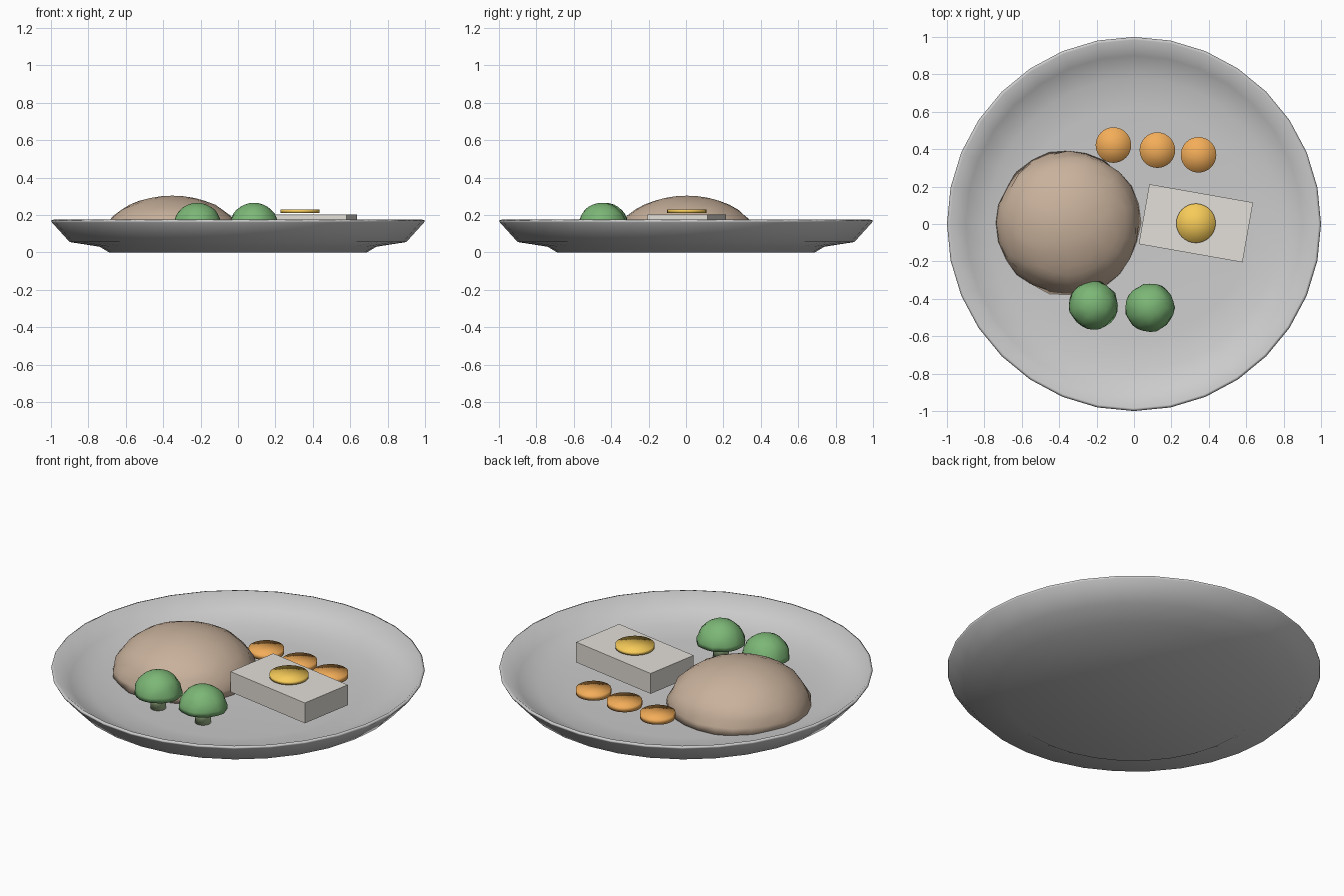
import bpy, math, random
from math import sin, cos, pi

if "Cube" in bpy.data.objects:
    bpy.data.objects.remove(bpy.data.objects["Cube"])

random.seed(4)


def material(name, rgb):
    m = bpy.data.materials.new(name)
    m.diffuse_color = (*rgb, 1)
    m.use_nodes = True
    m.node_tree.nodes["Principled BSDF"].inputs["Base Color"].default_value = m.diffuse_color
    return m


def lathe(name, profile, n, mat, loc=(0, 0, 0), wobble=0.0):
    """Revolve (radius, z) points; radius 0 makes a single pole vertex."""
    verts, faces, rings = [], [], []
    for r, z in profile:
        if r == 0:
            rings.append([len(verts)] * n)
            verts.append((0, 0, z))
            continue
        rings.append(list(range(len(verts), len(verts) + n)))
        for i in range(n):
            a = 2 * pi * i / n
            k = r * (1 + random.uniform(-wobble, wobble))
            verts.append((k * cos(a), k * sin(a), z))
    for lo, hi in zip(rings, rings[1:]):
        for i in range(n):
            j = (i + 1) % n
            f = [lo[i], lo[j], hi[j], hi[i]]
            faces.append(list(dict.fromkeys(f)))
    me = bpy.data.meshes.new(name)
    me.from_pydata(verts, [], faces)
    me.materials.append(mat)
    me.shade_smooth()
    ob = bpy.data.objects.new(name, me)
    ob.location = loc
    bpy.context.collection.objects.link(ob)
    return ob


def dome(r, h, steps):
    """Closed half-ellipsoid profile sitting on z = 0."""
    pts = [(r * cos(pi / 2 * i / steps), h * sin(pi / 2 * i / steps)) for i in range(steps)]
    return [(0, 0)] + pts + [(0, h)]


def disc(r, h):
    return [(0, 0), (r, 0), (r, h), (0, h)]


white = material("porcelain", (0.86, 0.85, 0.88))
brown = material("roast_brown", (0.58, 0.44, 0.33))
green = material("floret_green", (0.20, 0.47, 0.18))
stalk = material("stalk_green", (0.38, 0.52, 0.28))
orange = material("carrot_orange", (0.90, 0.42, 0.10))
cream = material("cream", (0.77, 0.74, 0.69))
yellow = material("butter_yellow", (0.93, 0.60, 0.10))

# Plate with foot, stepped underside and thin rim
lathe("plate", [(0, 0), (0.69, 0), (0.74, 0.03), (0.90, 0.055), (0.995, 0.16),
                (1.0, 0.17), (0.985, 0.175), (0.90, 0.105), (0.78, 0.065),
                (0.62, 0.05), (0, 0.05)], 32, white)

# Roast: lumpy dome
lathe("roast", dome(0.385, 0.255, 10), 24, brown, (-0.352, 0.005, 0.048), 0.022)

# Broccoli florets on stalks
for i, (x, y) in enumerate([(-0.217, -0.435), (0.085, -0.448)], 1):
    lathe(f"broccoli_crown_{i}", dome(0.13, 0.13, 8), 24, green, (x, y, 0.135), 0.035)
    lathe(f"broccoli_stalk_{i}", disc(0.043, 0.10), 16, stalk, (x, y, 0.05))

# Carrot slices
for i, (x, y) in enumerate([(-0.11, 0.422), (0.125, 0.395), (0.345, 0.37)], 1):
    lathe(f"carrot_slice_{i}", disc(0.095, 0.03), 32, orange, (x, y, 0.075))

# Rectangular slab with a round pat on top
bpy.ops.mesh.primitive_cube_add(size=1, location=(0.331, 0.004, 0.142), rotation=(0, 0, math.radians(-10)))
slab = bpy.context.object
slab.name = "slab"
slab.scale = (0.563, 0.325, 0.12)
slab.data.materials.append(cream)
lathe("butter_pat", disc(0.105, 0.019), 32, yellow, (0.331, 0.004, 0.211))
